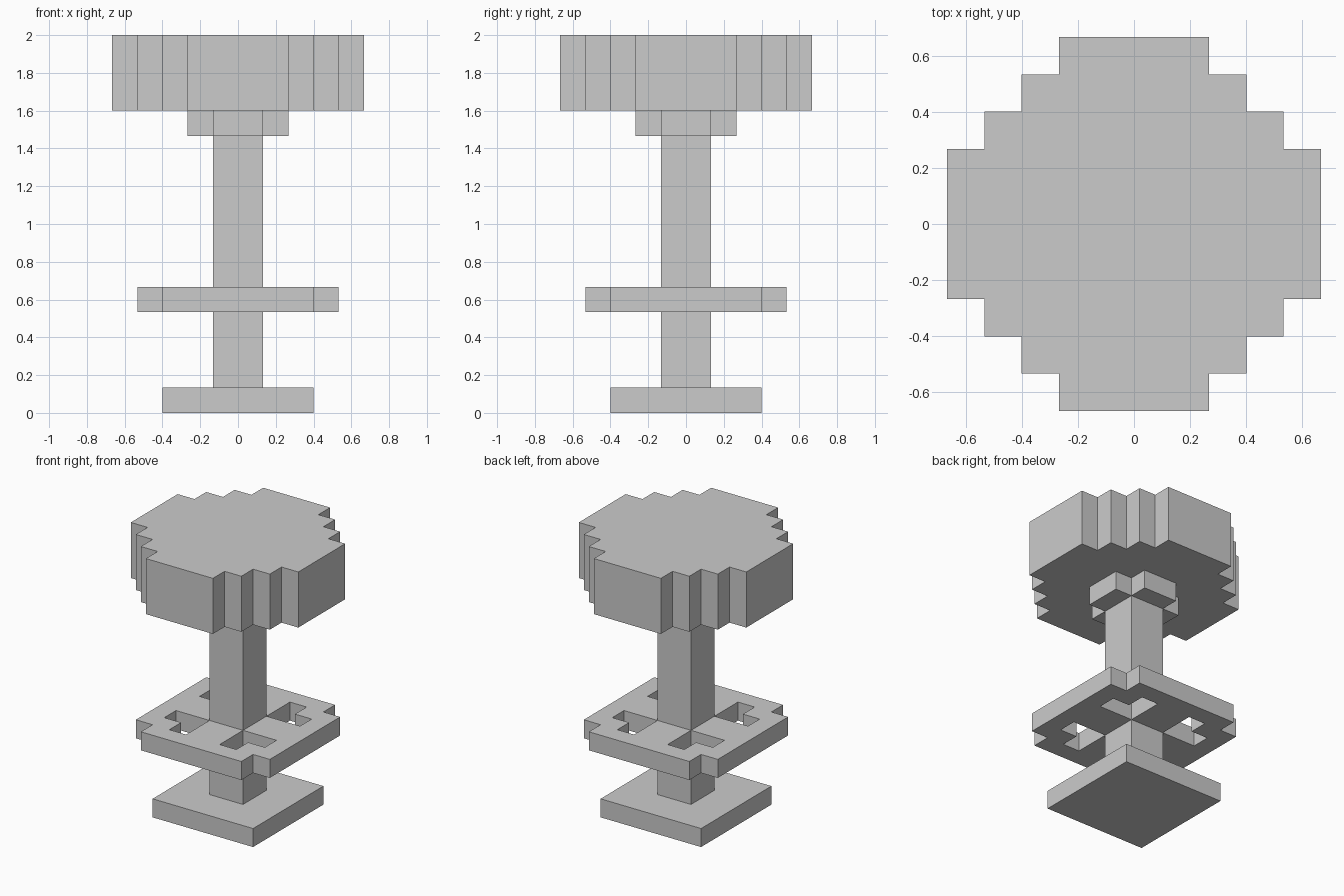
import bpy, bmesh

if "Cube" in bpy.data.objects:
    bpy.data.objects.remove(bpy.data.objects["Cube"])

U = 2 / 15  # one block of the stepped grid


def prism(name, cells, z0, z1):
    """Extrude a set of unit grid cells into one solid, merging flat faces."""
    bm = bmesh.new()
    for x, y in cells:
        corners = ((x, y), (x + 1, y), (x + 1, y + 1), (x, y + 1))
        bm.faces.new([bm.verts.new((a * U, b * U, z0 * U)) for a, b in corners])
    bmesh.ops.remove_doubles(bm, verts=bm.verts[:], dist=1e-4)
    ext = bmesh.ops.extrude_face_region(bm, geom=bm.faces[:], use_keep_orig=True)
    top = [v for v in ext["geom"] if isinstance(v, bmesh.types.BMVert)]
    bmesh.ops.translate(bm, verts=top, vec=(0, 0, (z1 - z0) * U))
    bmesh.ops.recalc_face_normals(bm, faces=bm.faces[:])
    bmesh.ops.dissolve_limit(bm, angle_limit=0.01, verts=bm.verts[:], edges=bm.edges[:])
    mesh = bpy.data.meshes.new(name)
    bm.to_mesh(mesh)
    bm.free()
    obj = bpy.data.objects.new(name, mesh)
    bpy.context.collection.objects.link(obj)
    return obj


def mirrored(rows):
    """Mirror one quadrant, given as strings of '#' per row, into all four."""
    cells = set()
    for j, row in enumerate(rows):
        for i, c in enumerate(row):
            if c == "#":
                cells |= {(x, y) for x in (i, -1 - i) for y in (j, -1 - j)}
    return sorted(cells)


# Square base and post
prism("base", mirrored(["###"] * 3), 0, 1)
prism("post", mirrored(["#"]), 1, 11)

# Foot ring with four spokes and L-shaped openings (post fills its centre)
prism("foot_ring", mirrored([" ###",
                             "#  #",
                             "# ##",
                             "### "]), 4, 5)

# Cross-shaped collar under the seat
prism("collar", mirrored(["##", "#"]), 11, 12)

# Thick stepped round seat
prism("seat", mirrored(["#####", "#####", "####", "###", "##"]), 12, 15)
